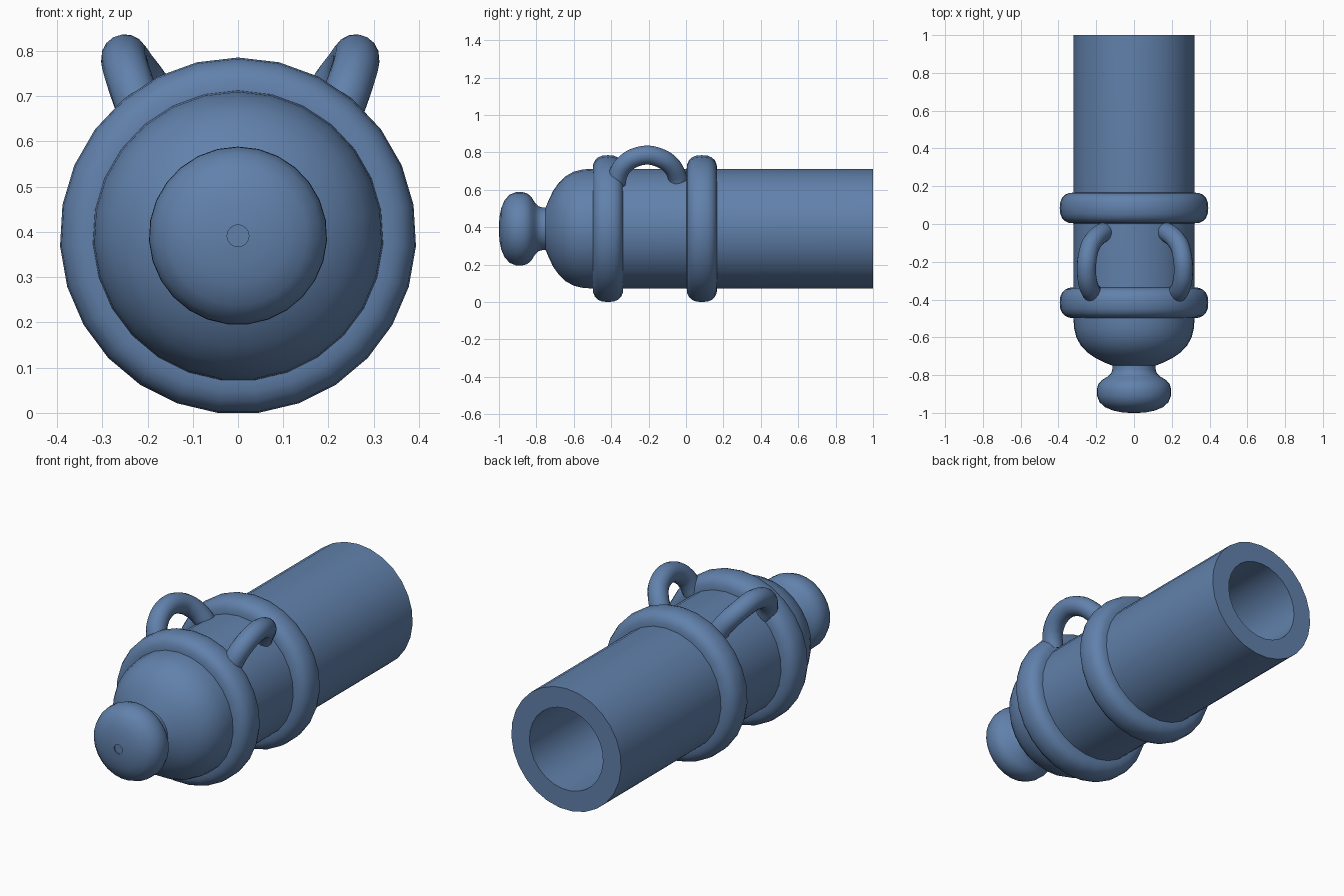
import bpy, bmesh, math
from mathutils import Vector

if "Cube" in bpy.data.objects:
    bpy.data.objects.remove(bpy.data.objects["Cube"])

SIDES = 27      # facets around the barrel
CZ = 0.3915     # height of the barrel axis

blue = bpy.data.materials.new("blue_metal")
blue.diffuse_color = (0.12, 0.22, 0.41, 1)
blue.use_nodes = True
blue.node_tree.nodes["Principled BSDF"].inputs["Base Color"].default_value = blue.diffuse_color


def finish(name, bm, angle=40):
    bmesh.ops.recalc_face_normals(bm, faces=bm.faces)
    me = bpy.data.meshes.new(name)
    bm.to_mesh(me)
    bm.free()
    me.materials.append(blue)
    ob = bpy.data.objects.new(name, me)
    bpy.context.collection.objects.link(ob)
    bpy.ops.object.select_all(action='DESELECT')
    ob.select_set(True)
    bpy.context.view_layer.objects.active = ob
    bpy.ops.object.shade_smooth_by_angle(angle=math.radians(angle))
    return ob


def bridge(bm, a, b):
    n = len(a)
    for i in range(n):
        bm.faces.new((a[i], a[(i + 1) % n], b[(i + 1) % n], b[i]))


def revolve(name, profile, closed=False):
    """Turn (y, radius) points around the barrel axis."""
    bm = bmesh.new()
    rings = []
    for y, r in profile:
        rings.append([bm.verts.new((r * math.sin(2 * math.pi * i / SIDES), y,
                                    CZ + r * math.cos(2 * math.pi * i / SIDES)))
                      for i in range(SIDES)])
    for a, b in zip(rings, rings[1:]):
        bridge(bm, a, b)
    if closed:
        bridge(bm, rings[-1], rings[0])
    else:
        bm.faces.new(rings[0])
        bm.faces.new(rings[-1])
    return finish(name, bm)


# barrel with rounded breech, end knob (tiny dimple at its tip) and hollow bore
revolve("barrel", [
    (-0.994, 0.024), (-1.0, 0.024), (-0.997, 0.065), (-0.988, 0.11), (-0.97, 0.153),
    (-0.943, 0.183), (-0.91, 0.196), (-0.875, 0.197), (-0.848, 0.189), (-0.826, 0.17),
    (-0.808, 0.14), (-0.79, 0.121), (-0.77, 0.115), (-0.75, 0.115), (-0.735, 0.152),
    (-0.71, 0.204), (-0.68, 0.247), (-0.645, 0.281), (-0.6, 0.306), (-0.55, 0.318),
    (-0.5, 0.321), (1.0, 0.321), (1.0, 0.215), (-0.4, 0.215)])

# reinforcing bands with rounded section
for name, y in (("rear_band", -0.417), ("front_band", 0.085)):
    section = []
    for k in range(20):
        c, s = math.cos(k * math.pi / 10), math.sin(k * math.pi / 10)
        section.append((y + 0.082 * math.copysign(abs(c) ** 0.8, c),
                        0.315 + 0.079 * math.copysign(abs(s) ** 0.8, s)))
    revolve(name, section, closed=True)


def smooth_path(pts, steps=4):
    """Catmull-Rom curve through the points."""
    q = [2 * pts[0] - pts[1]] + pts + [2 * pts[-1] - pts[-2]]
    out = []
    for a, b, c, d in zip(q, q[1:], q[2:], q[3:]):
        for k in range(steps):
            t = k / steps
            out.append(0.5 * (2 * b + (c - a) * t + (2 * a - 5 * b + 4 * c - d) * t * t
                              + (3 * b - a - 3 * c + d) * t ** 3))
    return out + [pts[-1]]


def handle(name, side):
    """Sweep a round tube along a bowed, outward-leaning arch."""
    pts = [(0.213, -0.375, 0.635), (0.228, -0.362, 0.685), (0.243, -0.335, 0.73),
           (0.255, -0.28, 0.77), (0.255, -0.2, 0.786), (0.238, -0.12, 0.762),
           (0.207, -0.073, 0.722), (0.178, -0.05, 0.68), (0.165, -0.043, 0.655)]
    path = smooth_path([Vector((x * side + 0.005, y, z)) for x, y, z in pts])
    bm = bmesh.new()
    rings = []
    for i, p in enumerate(path):
        t = (path[min(i + 1, len(path) - 1)] - path[max(i - 1, 0)]).normalized()
        u = t.cross(Vector((side, 0, 0.3))).normalized()
        v = t.cross(u)
        rings.append([bm.verts.new(p + 0.051 * (u * math.cos(k * math.pi / 8)
                                               + v * math.sin(k * math.pi / 8)))
                      for k in range(16)])
    for a, b in zip(rings, rings[1:]):
        bridge(bm, a, b)
    bm.faces.new(rings[0])
    bm.faces.new(rings[-1])
    return finish(name, bm)


# pair of lifting handles
handle("right_handle", 1)
handle("left_handle", -1)
